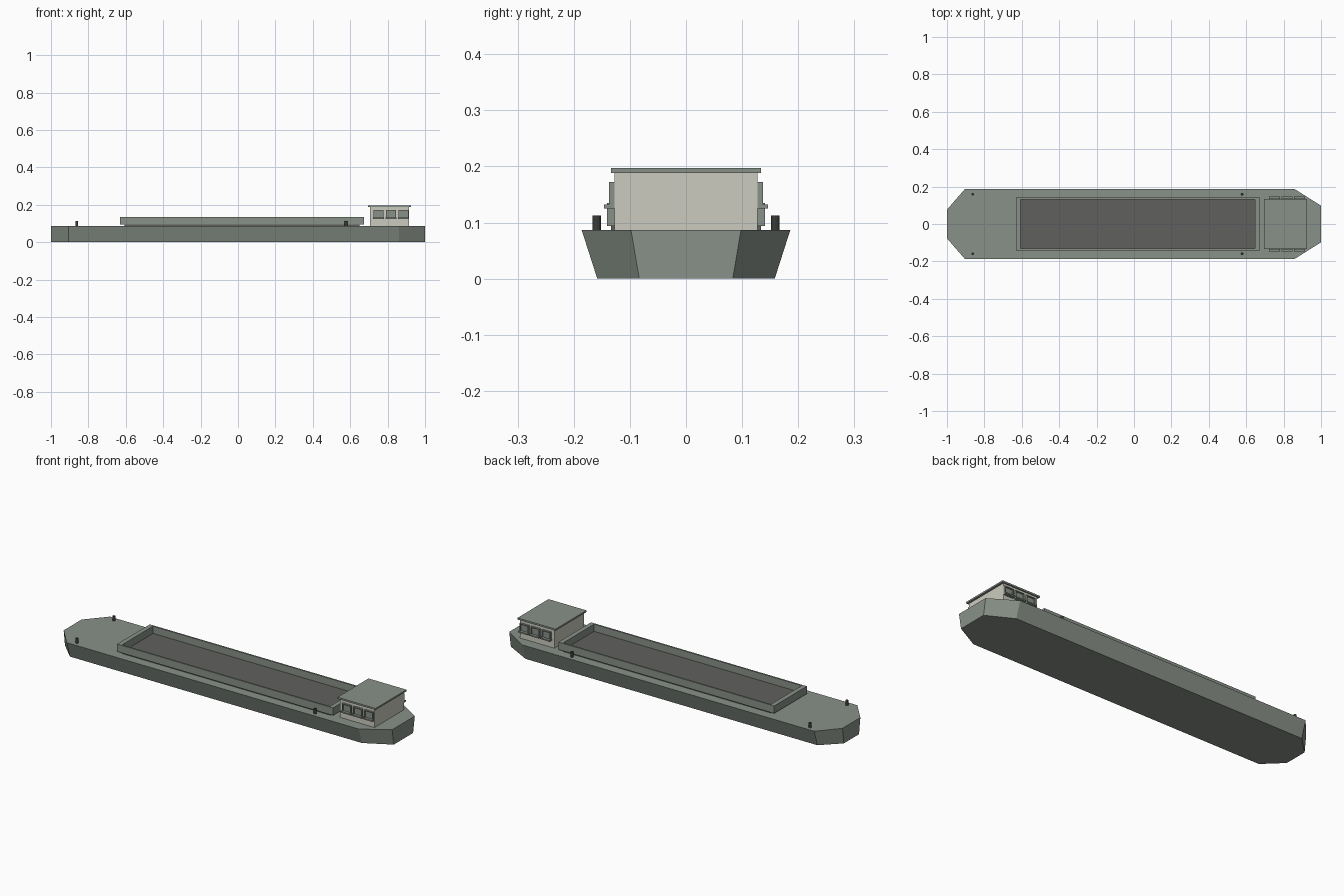
import bpy, bmesh, math

if "Cube" in bpy.data.objects:
    bpy.data.objects.remove(bpy.data.objects["Cube"])


def material(name, rgb):
    m = bpy.data.materials.new(name)
    m.diffuse_color = (*rgb, 1)
    m.use_nodes = True
    m.node_tree.nodes["Principled BSDF"].inputs["Base Color"].default_value = m.diffuse_color
    return m


GREY = material("green_grey_paint", (0.25, 0.285, 0.25))
DARK = material("hold_dark_grey", (0.118, 0.118, 0.11))
CREAM = material("cabin_cream", (0.60, 0.60, 0.52))
IRON = material("bollard_iron", (0.04, 0.045, 0.04))


def finish(name, bm, mat):
    bmesh.ops.recalc_face_normals(bm, faces=bm.faces)
    me = bpy.data.meshes.new(name)
    bm.to_mesh(me)
    bm.free()
    me.materials.append(mat)
    ob = bpy.data.objects.new(name, me)
    bpy.context.collection.objects.link(ob)
    return ob


def boxes(name, mat, items):
    """One object from boxes given as (x0, x1, y0, y1, z0, z1)."""
    bm = bmesh.new()
    for x0, x1, y0, y1, z0, z1 in items:
        vs = bmesh.ops.create_cube(bm, size=1)["verts"]
        for v in vs:
            v.co = (x0 + (v.co.x + 0.5) * (x1 - x0),
                    y0 + (v.co.y + 0.5) * (y1 - y0),
                    z0 + (v.co.z + 0.5) * (z1 - z0))
    return finish(name, bm, mat)


# Hull: eight-sided deck outline, narrowed towards the flat bottom
DECK = 0.087
half = [(-1, 0.077), (-0.905, 0.186), (0.86, 0.186), (1, 0.098)]
outline = half + [(x, -y) for x, y in reversed(half)]
bm = bmesh.new()
top = [bm.verts.new((x, y, DECK)) for x, y in outline]
low = [bm.verts.new((x, y * 0.85, 0)) for x, y in outline]
bm.faces.new(top)
bm.faces.new(low)
for i in range(len(outline)):
    j = (i + 1) % len(outline)
    bm.faces.new((top[i], top[j], low[j], low[i]))
finish("hull", bm, GREY)

# Cargo hold floor and the raised coaming around it
boxes("hold_floor", DARK, [(-0.606, 0.649, -0.134, 0.134, DECK - 0.002, 0.096)])
boxes("hold_coaming", GREY, [
    (-0.632, 0.673, -0.141, -0.132, 0.094, 0.135),
    (-0.632, 0.673, 0.132, 0.141, 0.094, 0.135),
    (-0.632, -0.607, -0.132, 0.132, 0.094, 0.135),
    (0.648, 0.673, -0.132, 0.132, 0.094, 0.135)])

# Wheelhouse and roof
boxes("wheelhouse", CREAM, [(0.706, 0.914, -0.127, 0.127, DECK, 0.189)])
boxes("wheelhouse_roof", GREY, [(0.695, 0.925, -0.134, 0.134, 0.188, 0.197)])

# Side windows: pane, raised frame and protruding sill
for side, s in (("front", -1), ("back", 1)):
    panes, frames = [], []

    def add(group, x0, x1, depth, z0, z1):
        ys = sorted((s * 0.126, s * depth))
        group.append((x0, x1, ys[0], ys[1], z0, z1))

    for cx in (0.751, 0.818, 0.885):
        a, b = cx - 0.027, cx + 0.027
        add(panes, a, b, 0.131, 0.128, 0.172)
        add(frames, a, a + 0.005, 0.137, 0.13, 0.172)
        add(frames, b - 0.005, b, 0.137, 0.13, 0.172)
        add(frames, a, b, 0.137, 0.167, 0.172)
        add(frames, a - 0.002, b + 0.002, 0.146, 0.125, 0.132)
    boxes(side + "_window_panes", GREY, panes)
    boxes(side + "_window_frames", GREY, frames)

# Mooring bollards
bm = bmesh.new()
for x in (-0.862, 0.578):
    for y in (-0.159, 0.159):
        r = bmesh.ops.create_cone(bm, cap_ends=True, segments=12,
                                  radius1=0.0075, radius2=0.0075, depth=0.028)
        bmesh.ops.translate(bm, verts=r["verts"], vec=(x, y, 0.099))
finish("bollards", bm, IRON)
